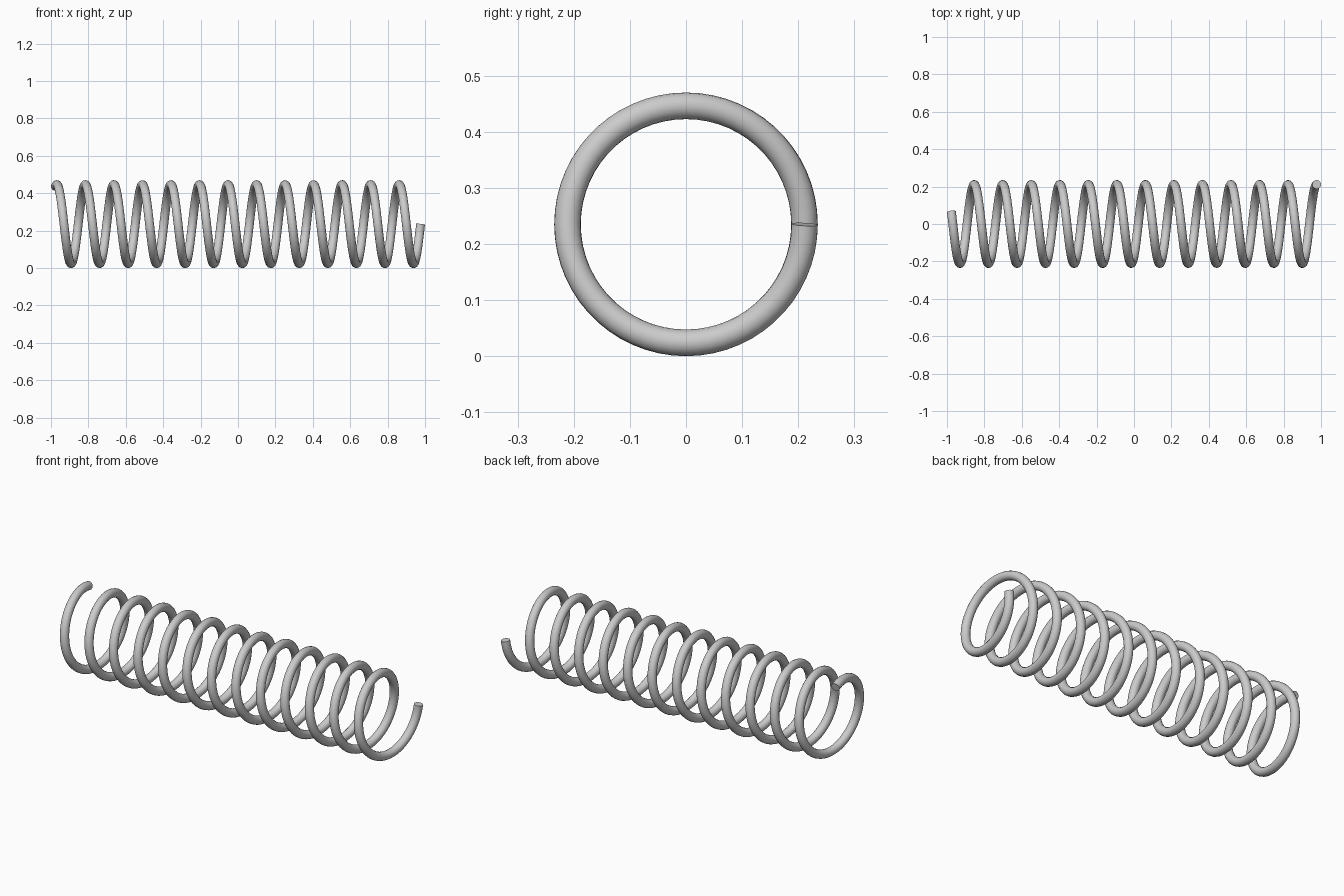
import bpy
from math import sin, cos, pi

if "Cube" in bpy.data.objects:
    bpy.data.objects.remove(bpy.data.objects["Cube"])

COIL_R, WIRE_R = 0.2112, 0.0237
TURNS, STEPS = 12.8, 60
HALF = 1.0 - WIRE_R
n = int(TURNS * STEPS)

# Helical centre line along x, ending level with the axis on the +y side
curve = bpy.data.curves.new("coil_spring", 'CURVE')
curve.dimensions = '3D'
spline = curve.splines.new('POLY')
spline.points.add(n)
for i, p in enumerate(spline.points):
    t = i / n
    a = 2 * pi * TURNS * (t - 1)
    p.co = (-HALF + 2 * HALF * t, COIL_R * cos(a),
            COIL_R + WIRE_R + COIL_R * sin(a), 1)

# Round wire with flat cut ends
curve.bevel_depth = WIRE_R
curve.bevel_resolution = 6
curve.use_fill_caps = True

spring = bpy.data.objects.new("coil_spring", curve)
bpy.context.collection.objects.link(spring)
bpy.context.view_layer.objects.active = spring
spring.select_set(True)
bpy.ops.object.convert(target='MESH')
bpy.ops.object.shade_smooth_by_angle()
